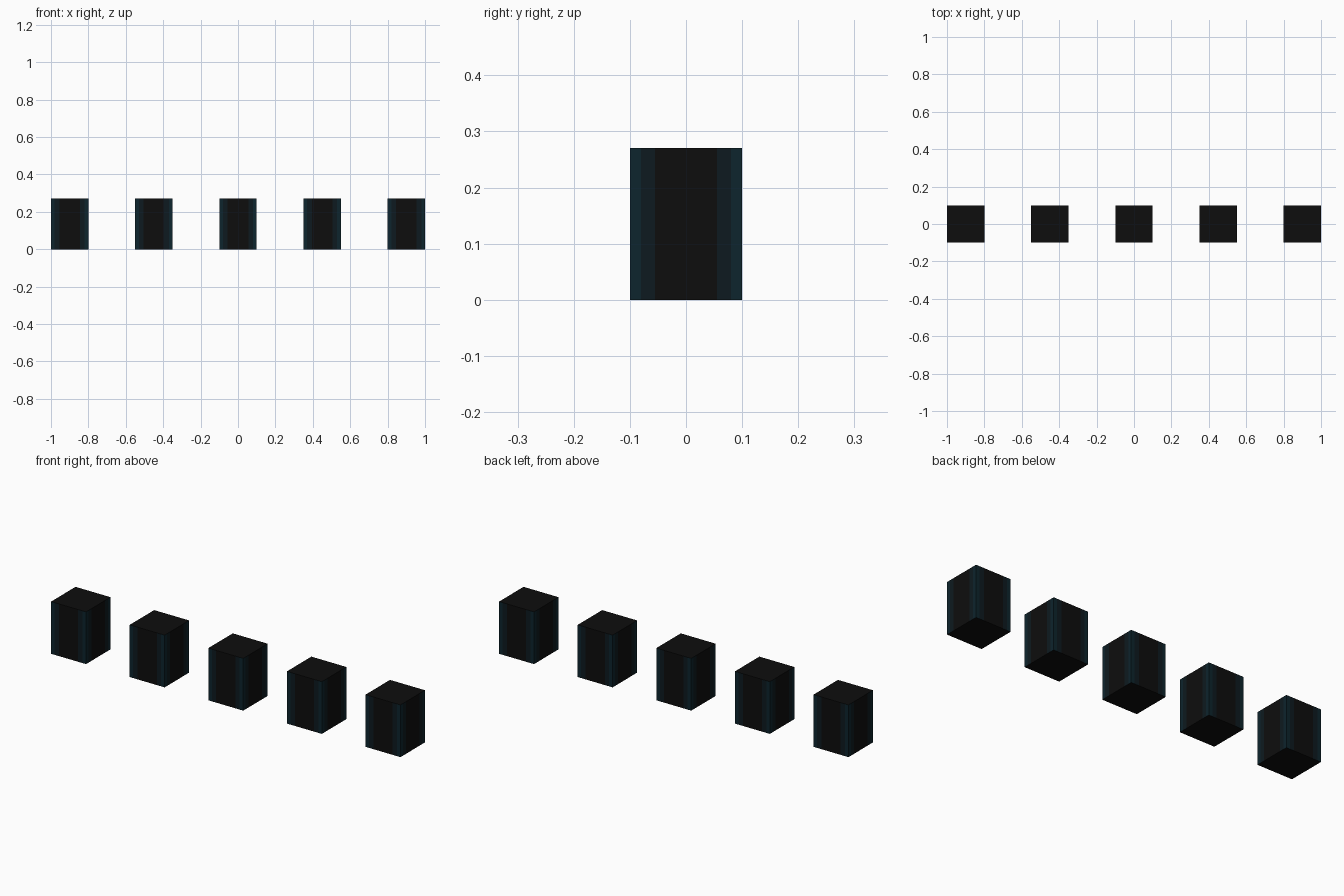
import bpy, bmesh

if "Cube" in bpy.data.objects:
    bpy.data.objects.remove(bpy.data.objects["Cube"])

HALF, HEIGHT, SPACING = 0.1, 0.27, 0.45


def material(name, color):
    m = bpy.data.materials.new(name)
    m.diffuse_color = (*color, 1)
    m.use_nodes = True
    m.node_tree.nodes["Principled BSDF"].inputs["Base Color"].default_value = m.diffuse_color
    return m


# Black body that fades to dark teal at the upright edges
mats = [material("black", (0.004, 0.004, 0.004)),
        material("deep_teal", (0.004, 0.010, 0.014)),
        material("teal", (0.004, 0.018, 0.026))]
STEPS = [-HALF, -0.08, -0.055, 0.055, 0.08]
BANDS = [2, 1, 0, 1, 2]


def block_mesh():
    bm = bmesh.new()
    # Square outline, split into colour bands on each side
    outline = []
    for dx, dy in ((1, 0), (0, 1), (-1, 0), (0, -1)):
        outline += [(dx * s + dy * HALF, dy * s - dx * HALF) for s in STEPS]
    low = [bm.verts.new((x, y, 0)) for x, y in outline]
    high = [bm.verts.new((x, y, HEIGHT)) for x, y in outline]
    n = len(outline)
    for i in range(n):
        j = (i + 1) % n
        f = bm.faces.new((low[i], low[j], high[j], high[i]))
        f.material_index = BANDS[i % len(BANDS)]
    # Top and bottom
    bm.faces.new(high)
    bm.faces.new(low[::-1])
    bmesh.ops.recalc_face_normals(bm, faces=bm.faces)
    mesh = bpy.data.meshes.new("block")
    bm.to_mesh(mesh)
    bm.free()
    for m in mats:
        mesh.materials.append(m)
    return mesh


# Row of five identical blocks
mesh = block_mesh()
for i in range(5):
    block = bpy.data.objects.new(f"block_{i + 1}", mesh)
    block.location.x = (i - 2) * SPACING
    bpy.context.collection.objects.link(block)
